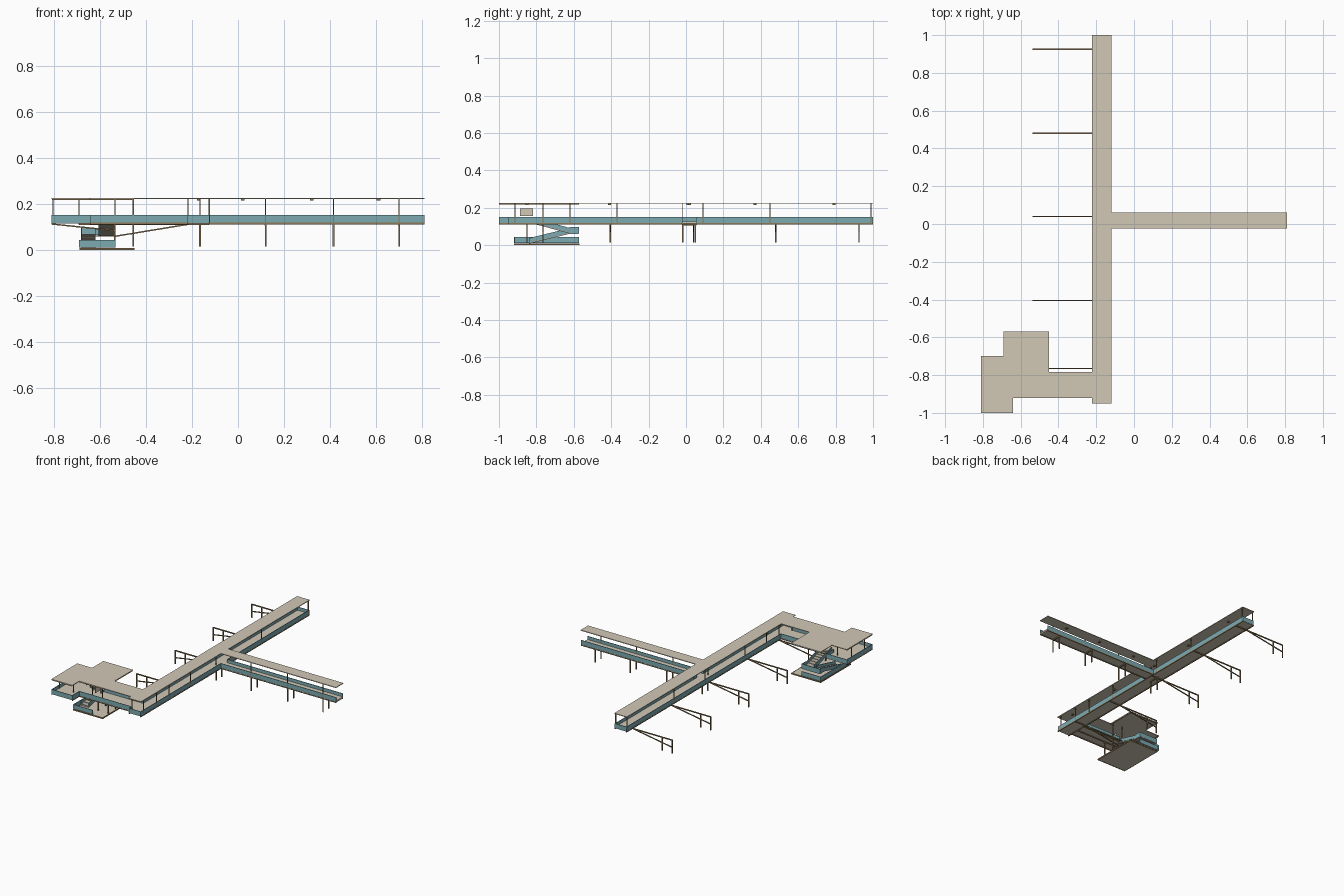
import bpy, bmesh
from mathutils import Vector

old = bpy.data.objects.get("Cube")
if old:
    bpy.data.objects.remove(old)


def material(name, r, g, b):
    m = bpy.data.materials.new(name)
    m.use_nodes = True
    m.diffuse_color = (r, g, b, 1)
    m.node_tree.nodes["Principled BSDF"].inputs["Base Color"].default_value = (r, g, b, 1)
    return m


BEIGE = material("warm beige", .64, .58, .47)
TEAL = material("teal panel", .20, .40, .44)
BROWN = material("bronze steel", .27, .19, .09)
STONE = material("stair stone", .42, .38, .31)


class Part:
    """Collects boxes and bars into one named object."""

    def __init__(self, name, mat):
        self.name, self.mat, self.bm = name, mat, bmesh.new()

    def box(self, x0, x1, y0, y1, z0, z1):
        vs = bmesh.ops.create_cube(self.bm, size=1)["verts"]
        for v in vs:
            v.co = Vector((x1 if v.co.x > 0 else x0, y1 if v.co.y > 0 else y0,
                           z1 if v.co.z > 0 else z0))
        return vs

    def bar(self, a, b, t=.006):
        a, b = Vector(a), Vector(b)
        q = (b - a).to_track_quat('Z', 'Y')
        for v in bmesh.ops.create_cube(self.bm, size=1)["verts"]:
            p = Vector((v.co.x * t, v.co.y * t, (v.co.z + .5) * (b - a).length))
            v.co = a + q @ p

    def panel(self, x0, y0, x1, y1, z0, z1, t=.004):
        # upright plate along an axis-aligned line
        h = t / 2
        self.box(min(x0, x1) - h, max(x0, x1) + h, min(y0, y1) - h, max(y0, y1) + h, z0, z1)

    def slope(self, x0, x1, ya, za, yb, zb, height):
        # parallelogram that climbs along y
        for v in self.box(x0, x1, 0, 1, 0, 1):
            far = v.co.y > .5
            v.co.z = (zb if far else za) + (height if v.co.z > .5 else 0)
            v.co.y = yb if far else ya

    def done(self):
        bmesh.ops.recalc_face_normals(self.bm, faces=self.bm.faces)
        me = bpy.data.meshes.new(self.name)
        self.bm.to_mesh(me)
        self.bm.free()
        me.materials.append(self.mat)
        bpy.context.collection.objects.link(bpy.data.objects.new(self.name, me))


DECK, FLOOR, RAIL, ROOF = .112, .128, .152, .222
SX0, SX1 = -.217, -.125     # main walkway
BY0, BY1 = -.02, .055       # side walkway
AY0, AY1 = -.916, -.787     # link to the stair hall
WX0, WX1, WY0, WY1 = -.808, -.642, -.997, -.703   # lobby

# Roof sheets over the walkways, stair hall and lobby
roof = Part("roof", BEIGE)
roof.box(-.222, -.12, -.95, 1, ROOF, .227)
roof.box(-.12, .81, -.025, .06, ROOF, .227)
roof.box(-.45, -.222, -.92, -.783, ROOF, .227)
roof.box(-.69, -.45, -.92, -.57, ROOF, .227)
roof.box(-.81, -.69, -1, -.70, ROOF, .227)
roof.box(-.69, -.64, -1, -.92, ROOF, .227)
roof.done()

# Floors
deck = Part("deck", BEIGE)
deck.box(SX0, SX1, -.945, .997, .116, FLOOR)
deck.box(SX1, .81, BY0, BY1, .116, FLOOR)
deck.box(WX1, SX0, AY0, AY1, .116, FLOOR)
deck.box(WX0, WX1, WY0, WY1, .116, FLOOR)
deck.box(-.685, -.455, -.913, -.577, 0, .008)
deck.done()

# Edge beams along the underside and around the ground slab
edge = Part("edge_beams", BROWN)
for x in (SX0, SX1):
    edge.panel(x, -.945, x, .996, DECK, .119, .007)
for y in (BY0, BY1):
    edge.panel(SX1, y, .806, y, DECK, .119, .007)
for y in (AY0, AY1):
    edge.panel(WX1, y, SX0, y, DECK, .119, .007)
for x in (WX0, WX1):
    edge.panel(x, WY0, x, WY1, DECK, .119, .005)
for x in (-.687, -.453):
    edge.panel(x, -.917, x, -.573, 0, .009, .005)
for y in (-.917, -.573):
    edge.panel(-.687, y, -.453, y, 0, .009, .005)
edge.done()

# Solid balustrades with openings where the walkways meet
rails = Part("balustrades", TEAL)
for x0, y0, x1, y1 in (
        (SX0, -.946, SX0, AY0), (SX0, AY1, SX0, .997),
        (SX1, -.946, SX1, BY0), (SX1, BY1, SX1, .997),
        (SX0, -.946, SX1, -.946), (SX0, .997, SX1, .997),
        (SX1, BY0, .808, BY0), (SX1, BY1, .808, BY1),
        (WX1, AY0, SX0, AY0), (-.53, AY1, SX0, AY1),
        (WX0, WY0, WX1, WY0), (WX0, WY0, WX0, WY1),
        (WX0, WY1, WX1, WY1), (WX1, WY0, WX1, AY0),
        (WX1, AY1, WX1, WY1)):
    rails.panel(x0, y0, x1, y1, .118, RAIL)
rails.done()

# Slim posts carrying the roof
posts = Part("roof_posts", BROWN)
spots = [(x, y) for x in (SX0, SX1) for y in (-.915, -.765, -.62, -.37, .09, .45, .99)]
spots += [(x, BY0) for x in (-.165, .12, .415, .70)]
spots += [(x, y) for x in (-.803, -.69, -.535, -.455) for y in (-.915, -.765)]
for x, y in spots:
    posts.bar((x, y, DECK), (x, y, ROOF), .005)
posts.done()

# Columns in pairs below the side walkway, tied by crossbeams
columns = Part("columns", BROWN)
for x in (-.165, .12, .415, .70):
    for y in (BY0 + .002, BY1 - .006):
        columns.bar((x, y, .015), (x, y, DECK), .007)
    columns.bar((x, BY0, .11), (x, BY1, .11), .008)
columns.done()

# Outrigger frames on the main walkway
frames = Part("outrigger_frames", BROWN)
for y in (-.765, -.405, .04, .48, .925):
    for x in (-.535, -.455):
        frames.bar((x, y, .015), (x, y, .115), .007)
    frames.bar((-.538, y, .112), (SX1, y, .112), .007)
    frames.bar((-.535, y, .06), (SX0, y, .112), .006)
frames.done()

# Columns, braces and roof beams of the stair hall
hall = Part("stair_hall_frame", BROWN)
for x in (-.535, -.455):
    hall.bar((x, -.85, .015), (x, -.85, DECK), .007)
for y in (-.85, -.765):
    hall.bar((-.805, y, .113), (-.535, y, .085), .006)
    hall.bar((-.69, y, .112), (SX0, y, .112), .006)
for x0, y0, x1, y1 in ((-.805, -.995, -.645, -.995), (-.685, -.575, -.455, -.575),
                       (-.455, -.575, -.455, -.785), (-.805, -.995, -.805, -.705),
                       (-.645, -.915, -.455, -.915)):
    hall.bar((x0, y0, .221), (x1, y1, .221), .007)
hall.done()

# Low walls around the ground slab
low = Part("lower_walls", TEAL)
for x0, y0, x1, y1 in ((-.688, -.917, -.535, -.917), (-.688, -.917, -.688, -.573),
                       (-.688, -.573, -.535, -.573)):
    low.panel(x0, y0, x1, y1, .012, .043)
low.done()

# Two stair flights meeting at a half landing
LOW, HIGH = (-.68, -.62, -.84, .008, -.62, .062), (-.605, -.535, -.62, .062, -.82, .116)
steps = Part("stair_flights", STONE)
sides = Part("stair_balustrades", TEAL)
for x0, x1, ya, za, yb, zb in (LOW, HIGH):
    steps.slope(x0, x1, ya, za, yb, zb, .008)
    for i in range(8):
        f, g = i / 8, (i + 1) / 8
        y, y2 = ya + (yb - ya) * f, ya + (yb - ya) * g
        z = za + (zb - za) * g
        steps.box(x0, x1, min(y, y2), max(y, y2), z, z + .004)
    for x in (x0, x1):
        sides.slope(x - .002, x + .002, ya, za + .006, yb, zb + .006, .024)
steps.box(-.68, -.535, -.62, -.575, .06, .067)
for x0, y0, x1, y1 in ((-.68, -.575, -.535, -.575), (-.68, -.62, -.68, -.575),
                       (-.535, -.62, -.535, -.575)):
    sides.panel(x0, y0, x1, y1, .062, .097)
steps.done()
sides.done()

# Notice board and small lamps under the roof
board = Part("notice_board", BEIGE)
board.panel(-.535, -.885, -.535, -.82, .155, .197)
board.done()
lamps = Part("lamps", BROWN)
for y in (-.85, -.41, .01, .37, .79):
    lamps.box(-.178, -.164, y - .008, y + .008, .216, ROOF)
for x in (.02, .32, .61):
    lamps.box(x - .008, x + .008, .012, .026, .216, ROOF)
lamps.done()
